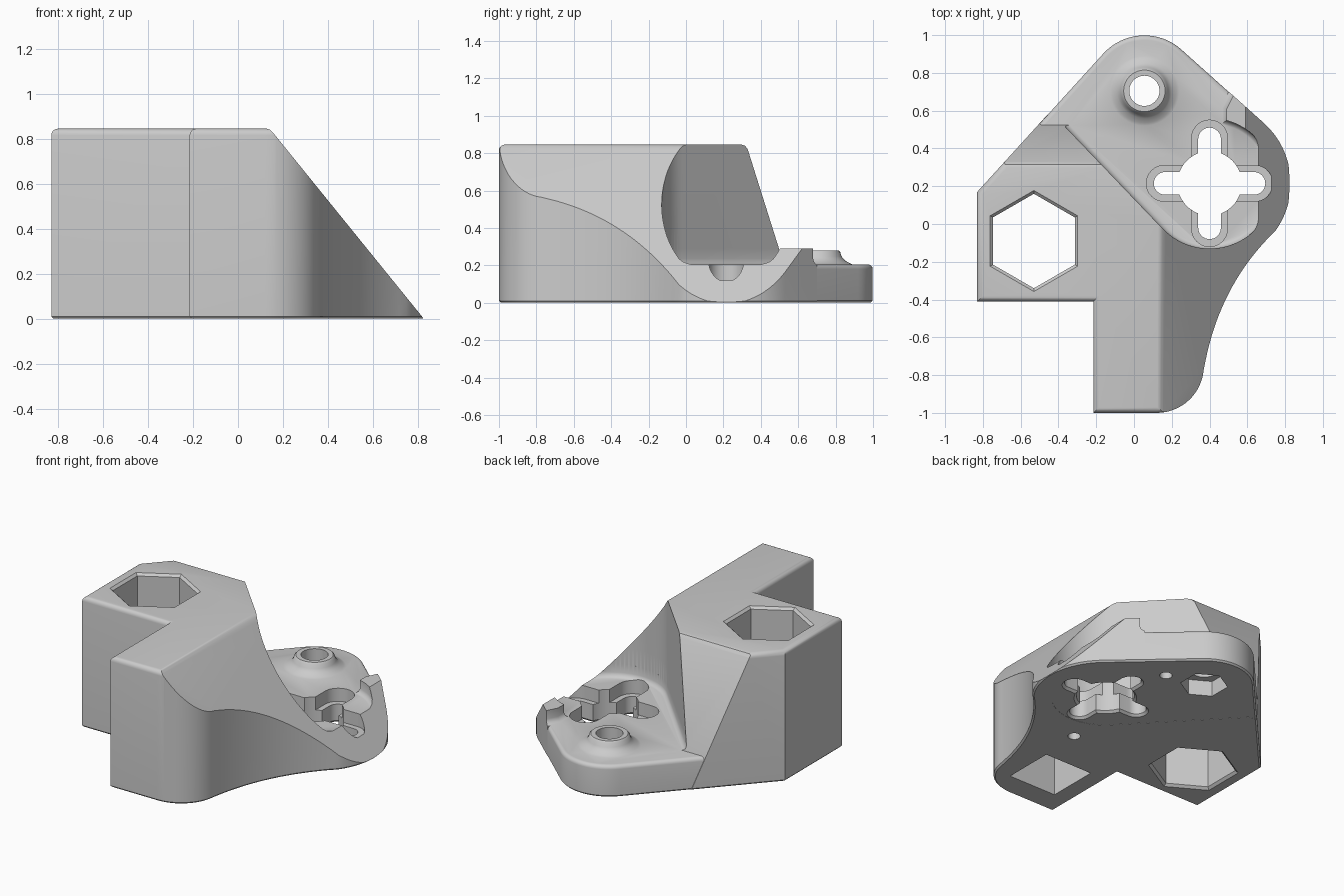
import bpy, bmesh, math
from mathutils import Vector

if "Cube" in bpy.data.objects:
    bpy.data.objects.remove(bpy.data.objects["Cube"])

gray = bpy.data.materials.new("light_gray")
gray.diffuse_color = (0.6, 0.6, 0.6, 1)
gray.use_nodes = True
gray.node_tree.nodes["Principled BSDF"].inputs["Base Color"].default_value = gray.diffuse_color


def arc(cx, cy, r, a0, a1, n=16):
    return [(cx + r * math.cos(math.radians(a0 + (a1 - a0) * i / n)),
             cy + r * math.sin(math.radians(a0 + (a1 - a0) * i / n))) for i in range(n + 1)]


def bezier(a, b, c, n=20):
    a, b, c = Vector(a), Vector(b), Vector(c)
    return [tuple(a * (1 - t) ** 2 + b * 2 * t * (1 - t) + c * t * t)
            for t in (i / n for i in range(1, n))]


def inset(pts, d):
    """Move a counter-clockwise outline inward by d with mitred corners."""
    out = []
    for i, p in enumerate(pts):
        p = Vector(p)
        e0 = (p - Vector(pts[i - 1])).normalized()
        e1 = (Vector(pts[(i + 1) % len(pts)]) - p).normalized()
        n0, n1 = Vector((-e0.y, e0.x)), Vector((-e1.y, e1.x))
        out.append(p + (n0 + n1) * (d / (1 + n0.dot(n1))))
    return out


def round_rim(z, r, base=0.0, n=5):
    """Layers for a rounded top rim ending at height z."""
    return [(z - r + r * math.sin(math.pi / 2 * i / n),
             base + r * (1 - math.cos(math.pi / 2 * i / n))) for i in range(n + 1)]


def prism(name, pts, layers, axes="xyz"):
    """Stack counter-clockwise outline rings; layers hold (height, inset)."""
    bm = bmesh.new()
    place = {"xyz": lambda u, v, w: (u, v, w),
             "xz": lambda u, v, w: (u, w, v),
             "yz": lambda u, v, w: (w, u, v)}[axes]
    rings = [[bm.verts.new(place(p[0], p[1], w)) for p in inset(pts, d)] for w, d in layers]
    bm.faces.new(rings[0][::-1])
    bm.faces.new(rings[-1])
    n = len(pts)
    for lo, hi in zip(rings, rings[1:]):
        for i in range(n):
            j = (i + 1) % n
            bm.faces.new((lo[i], lo[j], hi[j], hi[i]))
    if axes == "xz":
        bmesh.ops.reverse_faces(bm, faces=bm.faces)
    me = bpy.data.meshes.new(name)
    bm.to_mesh(me)
    bm.free()
    me.materials.append(gray)
    ob = bpy.data.objects.new(name, me)
    bpy.context.collection.objects.link(ob)
    return ob


def volume(me):
    bm = bmesh.new()
    bm.from_mesh(me)
    v = bm.calc_volume(signed=True)
    bm.free()
    return v


def combine(target, tool, op="DIFFERENCE"):
    """Boolean that accepts the first solver giving a sensible volume."""
    before, v0 = target.data.copy(), volume(target.data)
    for solver in ("MANIFOLD", "EXACT", "FLOAT"):
        target.data = before.copy()
        mod = target.modifiers.new("bool", "BOOLEAN")
        mod.operation, mod.object, mod.solver = op, tool, solver
        bpy.context.view_layer.objects.active = target
        bpy.ops.object.modifier_apply(modifier=mod.name)
        v = volume(target.data)
        if (op == "UNION" and v0 < v < 2 * v0) or (op != "UNION" and 0.35 * v0 < v < v0 - 1e-7):
            break
    else:
        target.data = before
    bpy.data.objects.remove(tool, do_unlink=True)


def circle(cx, cy, r, n=48):
    return arc(cx, cy, r, 0, 360 - 360 / n, n - 1)


def hexagon(cx, cy, r):
    return arc(cx, cy, r, 30, 330, 5)


def slot(cx, cy, reach, r, vertical):
    k = reach - r
    if vertical:
        return arc(cx, cy + k, r, 0, 180) + arc(cx, cy - k, r, 180, 360)
    return arc(cx + k, cy, r, -90, 90) + arc(cx - k, cy, r, 90, 270)


CX, CY = 0.40, 0.215      # cross opening centre
BX, BY = 0.055, 0.705     # boss centre
H, FLOOR = 0.845, 0.205

# Shared footprint, counter-clockwise
outline = ([(-0.83, -0.41), (-0.215, -0.41), (-0.215, -1.0)]
           + arc(0.12, -0.75, 0.25, -90, -5)
           + bezier((0.37, -0.77), (0.445, -0.33), (0.745, -0.04))
           + arc(CX, CY, 0.43, -36, 47)
           + arc(BX, BY, 0.295, 47, 138)
           + [(-0.83, 0.17)])

# Tall block with rounded top rim
body = prism("mount_bracket", outline, [(0, 0.01), (0.01, 0)] + round_rim(H, 0.03))

# Sloped back of the tall block
combine(body, prism("back_slope", [(0.28, 0.85), (0.315, 0.84), (0.33, 0.82), (0.62, -0.1),
                                   (1.3, -0.1), (1.3, 1.2), (0.28, 1.2)],
                    [(-1.3, 0), (0.0, 0)], "yz"))

# Diagonal pocket: open upper part, lower part leaving the small tab, filleted foot
far = [(-0.67, 1.3), (-0.67, 0.835)]
combine(body, prism("upper_pocket", arc(CX, CY, 0.345, 223.7, 360, 32)
                    + [(1.2, CY), (1.2, 1.3)] + far, [(0.29, 0), (1.2, 0)]))
combine(body, prism("lower_pocket", arc(CX, CY, 0.345, 223.7, 435, 48)
                    + [(0.49, 0.61), (0.525, 0.68), (0.6, 0.8), (0.6, 1.3)] + far,
                    [(-0.1, 0.03), (FLOOR - 0.003, 0.03), (FLOOR + 0.005, 0.016),
                     (FLOOR + 0.014, 0.006), (FLOOR + 0.03, 0), (0.4, 0)]))

# Low plate with rounded rim
combine(body, prism("low_plate", outline, [(0.001, 0.0115), (0.011, 0.0015)]
                    + round_rim(FLOOR, 0.025, 0.0015)), "UNION")

# Flared boss
combine(body, prism("boss", circle(BX, BY, 0.2),
                    [(0.15, 0), (0.198, 0), (0.212, 0.03), (0.226, 0.055),
                     (0.247, 0.073), (0.27, 0.08), (0.28, 0.09)]), "UNION")

# Slanted right side
combine(body, prism("side_slope", [(0.11, 0.85), (0.14, 0.841), (0.155, 0.828), (0.907, -0.1),
                                   (1.3, -0.1), (1.3, 1.2), (0.11, 1.2)],
                    [(-1.3, 0), (1.3, 0)], "xz"))

# Hexagonal well, chamfered at both ends
combine(body, prism("hex_well", hexagon(-0.53, -0.09, 0.25),
                    [(-0.02, -0.035), (0.015, 0), (H - 0.015, 0), (H + 0.02, -0.035)]))

# Cross opening with stepped arms and a chamfered underside
under = [(-0.02, -0.035), (0.015, 0), (0.5, 0)]
combine(body, prism("cross_core", circle(CX, CY, 0.17), under))
for vertical in (False, True):
    combine(body, prism("cross_arm", slot(CX, CY, 0.295, 0.06, vertical), under))
    combine(body, prism("cross_step", slot(CX, CY, 0.335, 0.095, vertical), [(0.12, 0), (0.5, 0)]))

# Boss hole and nut recess
combine(body, prism("boss_hole", circle(BX, BY, 0.08), [(-0.1, 0), (0.5, 0)]))
combine(body, prism("nut_recess", hexagon(BX, BY, 0.14), [(-0.1, 0), (0.1, 0)]))

# Blind pin holes and leg pit underneath
for x, y in ((0.253, -0.245), (0.297, 0.646)):
    combine(body, prism("pin_hole", circle(x, y, 0.037, 24), [(-0.1, 0), (0.1, 0)]))
combine(body, prism("leg_pit", [(-0.1, -0.845), (0.24, -0.845), (0.24, -0.515), (-0.1, -0.515)],
                    [(-0.1, 0), (0.45, 0)]))

# Smooth curved faces, keep hard edges
bpy.ops.object.select_all(action="DESELECT")
body.select_set(True)
bpy.context.view_layer.objects.active = body
bpy.ops.object.shade_smooth_by_angle(angle=math.radians(30))
